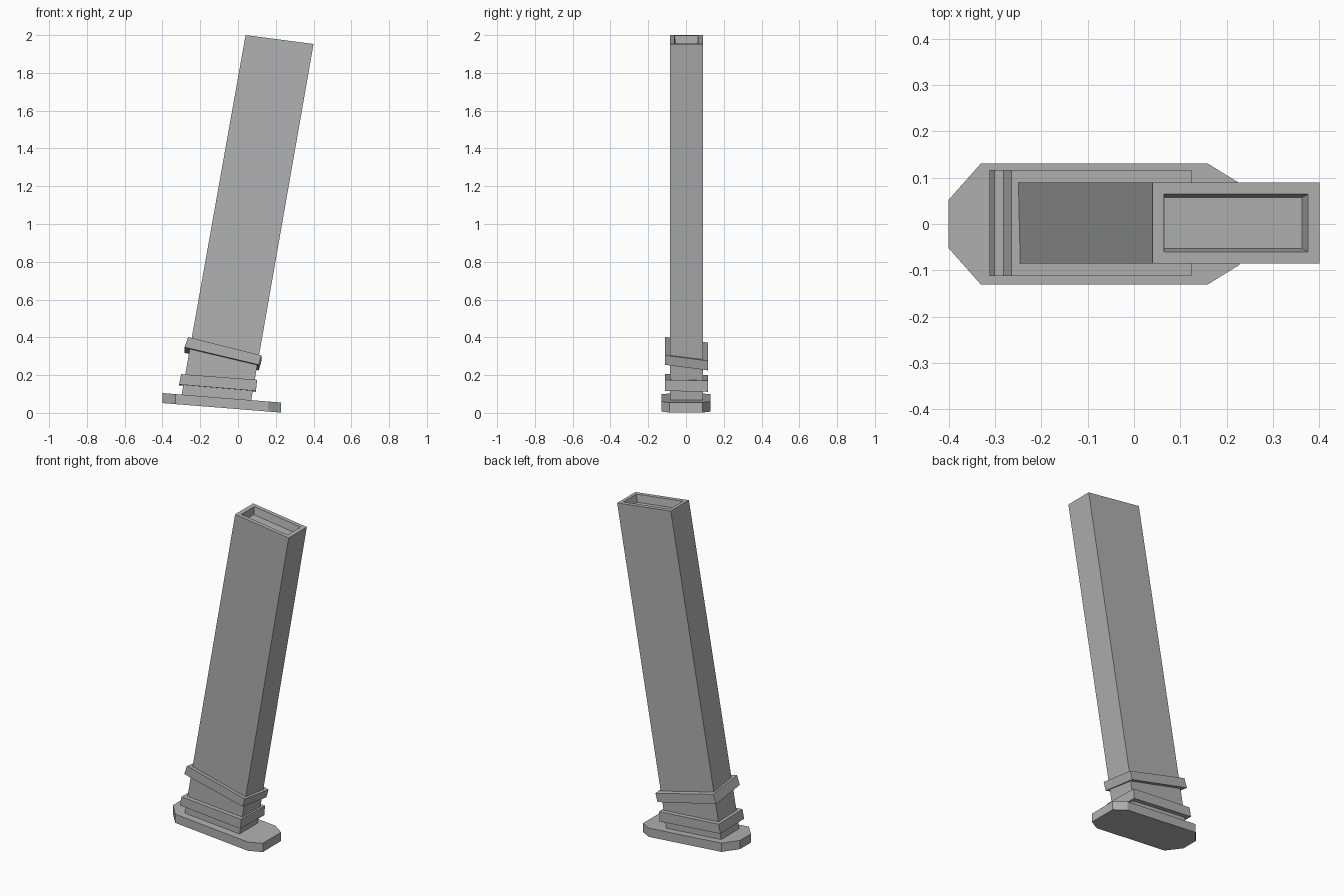
import bpy, bmesh

cube = bpy.data.objects.get("Cube")
if cube:
    bpy.data.objects.remove(cube, do_unlink=True)

grey = bpy.data.materials.new("plain grey")
grey.use_nodes = True
colour = (0.44, 0.44, 0.44, 1)
grey.diffuse_color = colour
grey.node_tree.nodes["Principled BSDF"].inputs["Base Color"].default_value = colour


def prism(name, lower, upper, recess=False):
    """Solid between two matching outlines; optionally hollow the upper end."""
    bm = bmesh.new()
    a = [bm.verts.new(p) for p in lower]
    b = [bm.verts.new(p) for p in upper]
    n = len(a)
    bm.faces.new(a[::-1])
    cap = bm.faces.new(b)
    for i in range(n):
        j = (i + 1) % n
        bm.faces.new((a[i], a[j], b[j], b[i]))
    bmesh.ops.recalc_face_normals(bm, faces=bm.faces[:])
    if recess:
        bmesh.ops.inset_region(bm, faces=[cap], thickness=0.035)
        # Extrude the opening downwards with slightly tapered walls
        bmesh.ops.inset_individual(bm, faces=[cap], thickness=0.0001)
        bmesh.ops.inset_individual(bm, faces=[cap], thickness=0.01, depth=-0.045)
    mesh = bpy.data.meshes.new(name)
    bm.to_mesh(mesh)
    bm.free()
    mesh.materials.append(grey)
    obj = bpy.data.objects.new(name, mesh)
    bpy.context.collection.objects.link(obj)
    return obj


def rectangle(left, right, half, mid=0.002, roll=0):
    """Four corners from two (x, z) ends, tipped about the long axis by roll."""
    return [(x, mid + s * half, z - roll * s * half)
            for (x, z), s in ((left, -1), (right, -1), (right, 1), (left, 1))]


# Long leaning body with a recessed top
prism("body",
      rectangle((-0.303, 0.07), (0.065, 0.04), 0.087),
      rectangle((0.04, 2.0), (0.40, 1.953), 0.087), recess=True)

# Two collars around the lower end
prism("upper_collar",
      rectangle((-0.283, 0.333), (0.11, 0.24), 0.114, roll=0.13),
      rectangle((-0.264, 0.387), (0.124, 0.29), 0.114, roll=0.13))
prism("lower_collar",
      rectangle((-0.312, 0.148), (0.095, 0.114), 0.114, roll=0.02),
      rectangle((-0.301, 0.203), (0.10, 0.173), 0.114, roll=0.02))

# Tilted foot plate with cut corners
half_outline = [(-0.40, 0.052), (-0.33, 0.131), (0.158, 0.131), (0.228, 0.088)]
outline = [(x, -y) for x, y in half_outline] + half_outline[::-1]


def plate_level(offset):
    return [(x, y, 0.073 - 0.08 * x - offset) for x, y in outline]


prism("foot_plate", plate_level(0.053), plate_level(0))
